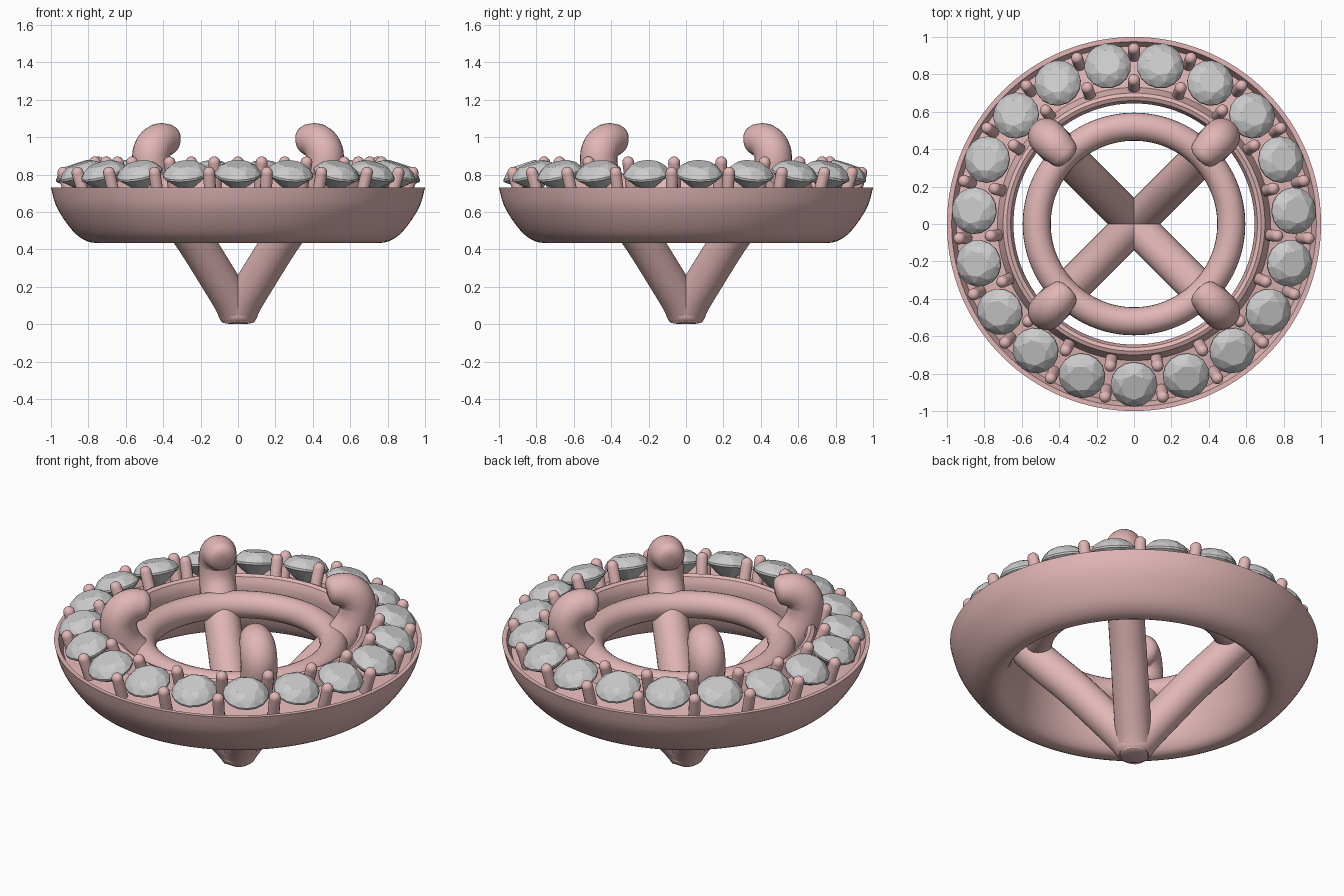
import bpy, bmesh, math
from mathutils import Matrix, Vector

if "Cube" in bpy.data.objects:
    bpy.data.objects.remove(bpy.data.objects["Cube"])

metal = bpy.data.materials.new("rose_metal")
metal.diffuse_color = (0.76, 0.47, 0.47, 1)
metal.use_nodes = True
metal.node_tree.nodes["Principled BSDF"].inputs["Base Color"].default_value = metal.diffuse_color
N = 19                       # accent stones
STEP = 2 * math.pi / N


def add_object(name, bm, mat=None, smooth=True):
    me = bpy.data.meshes.new(name)
    bmesh.ops.recalc_face_normals(bm, faces=bm.faces)
    bm.to_mesh(me)
    bm.free()
    ob = bpy.data.objects.new(name, me)
    bpy.context.collection.objects.link(ob)
    if mat:
        me.materials.append(mat)
    if smooth:
        bpy.ops.object.select_all(action='DESELECT')
        ob.select_set(True)
        bpy.context.view_layer.objects.active = ob
        bpy.ops.object.shade_smooth_by_angle(angle=math.radians(40))
    return ob


def lathe(name, profile, closed, steps=128):
    bm = bmesh.new()
    vs = [bm.verts.new((r, 0, z)) for r, z in profile]
    pairs = list(zip(vs, vs[1:])) + ([(vs[-1], vs[0])] if closed else [])
    es = [bm.edges.new(p) for p in pairs]
    bmesh.ops.spin(bm, geom=vs + es, cent=(0, 0, 0), axis=(0, 0, 1),
                   angle=2 * math.pi, steps=steps, use_duplicate=False)
    bmesh.ops.remove_doubles(bm, verts=bm.verts, dist=1e-4)
    return add_object(name, bm, metal)


def tube(bm, path, angle, sides):
    """Sweep (r, z, radius) points lying in the vertical plane at an angle."""
    rot = Matrix.Rotation(angle, 4, 'Z')
    rings = []
    for i, (r, z, rad) in enumerate(path):
        a, b = path[max(i - 1, 0)], path[min(i + 1, len(path) - 1)]
        t = Vector((b[0] - a[0], 0, b[1] - a[1])).normalized()
        n = Vector((t.z, 0, -t.x))
        ring = []
        for k in range(sides):
            u = 2 * math.pi * k / sides
            p = Vector((r, 0, z)) + rad * (n * math.cos(u) + Vector((0, math.sin(u), 0)))
            ring.append(bm.verts.new(rot @ p))
        rings.append(ring)
    for ra, rb in zip(rings, rings[1:]):
        for k in range(sides):
            j = (k + 1) % sides
            bm.faces.new((ra[k], ra[j], rb[j], rb[k]))
    bm.faces.new(rings[0])
    bm.faces.new(rings[-1])


def smooth_path(pts, sub=5):
    """Catmull-Rom interpolation of a short point list."""
    out = []
    p = [pts[0]] + pts + [pts[-1]]
    for i in range(1, len(p) - 2):
        a, b, c, d = (Vector(q) for q in p[i - 1:i + 3])
        for s in range(sub):
            t = s / sub
            out.append(0.5 * (2 * b + (c - a) * t + (2 * a - 5 * b + 4 * c - d) * t * t
                              + (3 * b - a - 3 * c + d) * t ** 3))
    return [tuple(v) for v in out] + [pts[-1]]


# Halo: bowl-shaped ring with a channel for the stones
outer = smooth_path([(1.0, .73, 0), (.975, .64, 0), (.93, .56, 0), (.87, .485, 0),
                     (.81, .445, 0), (.75, .437, 0), (.705, .47, 0), (.67, .55, 0),
                     (.65, .66, 0), (.645, .75, 0), (.66, .80, 0)], 3)
lathe("halo_ring", [(r, z) for r, z, _ in outer]
      + [(.68, .81), (.70, .80), (.73, .72), (.95, .68), (.975, .73)], True)

# Inner seat ring for the missing centre stone
lathe("centre_seat_ring", [(.52 + .075 * math.cos(i * math.pi / 12),
                            .70 + .075 * math.sin(i * math.pi / 12)) for i in range(24)], True)

# Foot where the struts meet
lathe("foot", [(0, 0), (.06, .003), (.09, .015), (.104, .04), (.104, .065),
               (.097, .08), (0, .085)], False, 48)

# Four struts that rise into hooked claws
strut = smooth_path([(0, .06, .1), (.05, .13, .1), (.17, .27, .1), (.33, .45, .1),
                     (.51, .63, .1), (.63, .77, .1), (.66, .88, .1), (.64, .945, .1),
                     (.59, .98, .095), (.53, .985, .085)])
strut += [(.508, .983, .075), (.495, .981, .055), (.49, .98, .025)]
for i in range(4):
    bm = bmesh.new()
    tube(bm, strut, math.pi / 4 + i * math.pi / 2, 24)
    add_object(f"claw_strut_{i + 1}", bm, metal)


# Small bead prongs between the stones, inner and outer rows
def bead_prong(r0, z0, r1, z1, rad):
    d = Vector((r1 - r0, z1 - z0)).normalized()
    pts = [(r0, z0, rad)]
    for k in range(6):
        a = math.radians(17 * k)
        s = rad * math.sin(a)
        pts.append((r1 + d.x * s, z1 + d.y * s, rad * math.cos(a)))
    return pts


for name, args in (("inner_prongs", (.705, .69, .769, .865, .032)),
                   ("outer_prongs", (.89, .66, .937, .81, .032))):
    bm = bmesh.new()
    for i in range(N):
        tube(bm, bead_prong(*args), math.pi / 2 + i * STEP, 14)
    add_object(name, bm, metal)

# Brilliant-cut stones, tilted outward
gem = bmesh.new()
for n, r, z, off in ((8, .07, .055, 0), (8, .104, .034, .5), (16, .125, .005, 0),
                     (16, .125, -.006, 0), (8, .065, -.058, .5), (1, 0, -.1, 0)):
    for k in range(n):
        a = 2 * math.pi * (k + off) / n
        gem.verts.new((r * math.cos(a), r * math.sin(a), z))
bmesh.ops.convex_hull(gem, input=gem.verts)
first = add_object("stone_1", gem, None, False)
for i in range(N):
    ob = first if i == 0 else bpy.data.objects.new(f"stone_{i + 1}", first.data)
    if i:
        bpy.context.collection.objects.link(ob)
    ob.matrix_world = (Matrix.Rotation(-math.pi / 2 + i * STEP, 4, 'Z')
                       @ Matrix.Translation((.857, 0, .805))
                       @ Matrix.Rotation(math.radians(18), 4, 'Y'))
